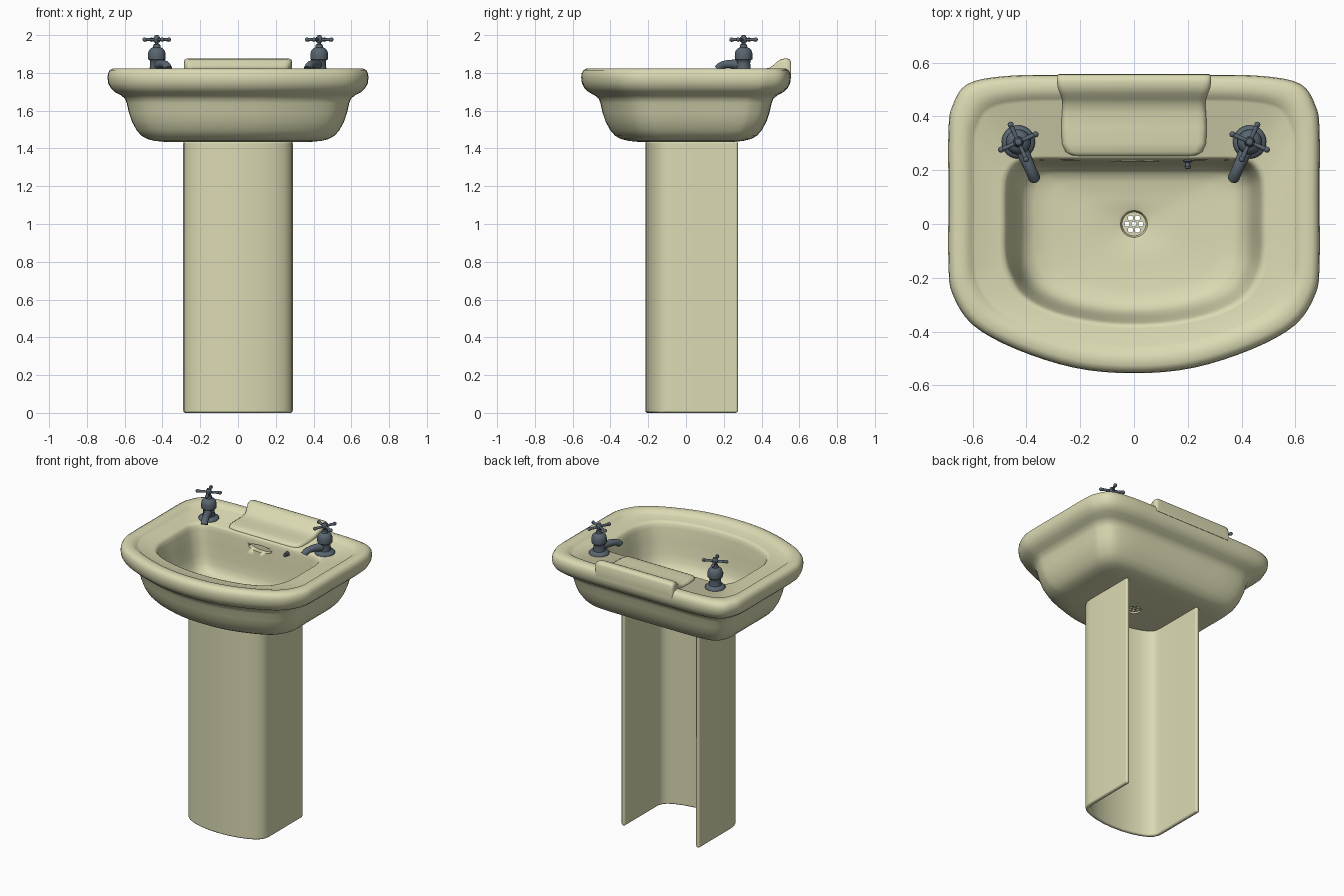
import bpy, bmesh, math
from mathutils import Vector, Matrix

if "Cube" in bpy.data.objects:
    bpy.data.objects.remove(bpy.data.objects["Cube"])


def material(name, rgb):
    m = bpy.data.materials.new(name)
    m.diffuse_color = (*rgb, 1)
    m.use_nodes = True
    m.node_tree.nodes["Principled BSDF"].inputs["Base Color"].default_value = m.diffuse_color
    return m


CERAMIC = material("cream_ceramic", (0.71, 0.70, 0.45))
METAL = material("dark_metal", (0.10, 0.13, 0.16))


def finish(name, bm, mat, angle=40):
    bmesh.ops.recalc_face_normals(bm, faces=bm.faces)
    me = bpy.data.meshes.new(name)
    bm.to_mesh(me)
    bm.free()
    me.materials.append(mat)
    for p in me.polygons:
        p.use_smooth = True
    me.set_sharp_from_angle(angle=math.radians(angle))
    ob = bpy.data.objects.new(name, me)
    bpy.context.collection.objects.link(ob)
    return ob


def loft(bm, rings, closed=False, cap=False):
    vs = [[bm.verts.new(p) for p in r] for r in rings]
    n = len(vs[0])
    for k in range(len(vs) if closed else len(vs) - 1):
        a, b = vs[k], vs[(k + 1) % len(vs)]
        for i in range(n):
            j = (i + 1) % n
            bm.faces.new((a[i], a[j], b[j], b[i]))
    if cap:
        bm.faces.new(vs[0])
        bm.faces.new(vs[-1])


def mirrored_spline(half, steps=4):
    """Closed smooth outline from half of its points, mirrored in x."""
    pts = [Vector(p) for p in half]
    pts += [Vector((-p.x, p.y)) for p in pts[-2:0:-1]]
    n, out = len(pts), []
    for i in range(n):
        a, b, c, d = (pts[(i + k) % n] for k in (-1, 0, 1, 2))
        for s in range(steps):
            t = s / steps
            out.append(0.5 * (2 * b + (c - a) * t + (2 * a - 5 * b + 4 * c - d) * t * t
                              + (3 * b - a - 3 * c + d) * t ** 3))
    return out


# Basin: outer outline, bowl outline and drain circle joined into one closed shell
outer = mirrored_spline([(0, .555), (.25, .555), (.48, .55), (.62, .52), (.675, .44), (.69, .35), (.69, .1),
                         (.69, -.15), (.675, -.26), (.60, -.375), (.44, -.465), (.22, -.535), (0, -.555)])
bowl = mirrored_spline([(0, .24), (.2, .24), (.36, .24), (.43, .225), (.465, .18), (.475, .12), (.475, 0),
                        (.475, -.1), (.46, -.18), (.41, -.265), (.30, -.325), (.15, -.36), (0, -.37)])
drain = [p.normalized() for p in bowl]


def inset(d, z):
    return [(p.x * (1 - d / .69), p.y * (1 - d / .555), z) for p in outer]


def scaled(outline, s, z):
    return [(p.x * s, p.y * s, z) for p in outline]


rings = [scaled(drain, .042, 1.435)]
rings += [inset(d, z) for d, z in [
    (.30, 1.435), (.25, 1.44), (.21, 1.45), (.18, 1.467), (.155, 1.495), (.13, 1.54), (.113, 1.59),
    (.102, 1.64), (.092, 1.665), (.07, 1.682), (.04, 1.698), (.018, 1.718), (.004, 1.745), (0, 1.775),
    (.003, 1.798), (.012, 1.814), (.028, 1.823), (.055, 1.823), (.075, 1.818), (.088, 1.807), (.10, 1.80)]]
rings += [scaled(bowl, s, z) for s, z in [
    (1.05, 1.799), (1.02, 1.795), (1.0, 1.784), (.985, 1.76), (.955, 1.68), (.925, 1.60), (.895, 1.55),
    (.85, 1.515), (.78, 1.495), (.65, 1.485), (.4, 1.478)]]
rings += [scaled(drain, r, z) for r, z in [(.06, 1.472), (.05, 1.468), (.045, 1.455), (.042, 1.45)]]
bm = bmesh.new()
loft(bm, rings, closed=True)
basin = finish("basin", bm, CERAMIC)

# Overflow slot cut into the back wall of the bowl
bm = bmesh.new()
bmesh.ops.create_cone(bm, cap_ends=True, segments=32, radius1=1, radius2=1, depth=.12,
                      matrix=Matrix.Translation((0, .205, 1.735)) @ Matrix.Diagonal((.085, 1, .022, 1))
                      @ Matrix.Rotation(math.pi / 2, 4, 'X'))
cutter = finish("overflow_cutter", bm, CERAMIC)
cutter.hide_render = True
cutter.hide_set(True)
mod = basin.modifiers.new("overflow", 'BOOLEAN')
mod.operation, mod.solver, mod.object = 'DIFFERENCE', 'EXACT', cutter

# Drain strainer: filled curve with seven holes
cu = bpy.data.curves.new("drain_strainer", 'CURVE')
cu.dimensions, cu.fill_mode, cu.extrude = '2D', 'BOTH', .004
holes = [(0, 0, .046), (0, 0, .009)]
holes += [(.026 * math.cos(a * math.pi / 3), .026 * math.sin(a * math.pi / 3), .010) for a in range(6)]
for cx, cy, r in holes:
    sp = cu.splines.new('POLY')
    sp.points.add(23)
    for i, p in enumerate(sp.points):
        a = i * math.tau / 24
        p.co = (cx + r * math.cos(a), cy + r * math.sin(a), 0, 1)
    sp.use_cyclic_u = True
cu.materials.append(CERAMIC)
strainer = bpy.data.objects.new("drain_strainer", cu)
strainer.location = (0, 0, 1.45)
bpy.context.collection.objects.link(strainer)

# Raised soap ledge with an upturned back lip: (y, half width, top z)
sections = []
for y, w, z in [(.252, .20, 1.802), (.256, .235, 1.808), (.268, .255, 1.814), (.30, .268, 1.818), (.36, .27, 1.818),
                (.41, .268, 1.82), (.445, .265, 1.828), (.465, .267, 1.843), (.485, .275, 1.862),
                (.505, .283, 1.873), (.53, .287, 1.877), (.548, .287, 1.873), (.556, .283, 1.858), (.557, .28, 1.80)]:
    half = [(w, 1.78), (w, z - .018), (w - .004, z - .008), (w - .015, z - .001), (w - .03, z)]
    sections.append([(x, y, h) for x, h in half] + [(-x, y, h) for x, h in reversed(half)])
bm = bmesh.new()
loft(bm, sections, cap=True)
finish("soap_ledge", bm, CERAMIC, 60)

# Pedestal: U-shaped wall, open at the back
half = [(.29, .275), (.29, .08), (.29, -.07), (.286, -.105), (.272, -.135), (.245, -.16), (.20, -.182),
        (.14, -.20), (.07, -.212)]
u = [Vector(p) for p in half] + [Vector((0, -.215))] + [Vector((-x, y)) for x, y in reversed(half)]
T = .028
inner = []
for i, p in enumerate(u):
    d = (u[min(i + 1, len(u) - 1)] - u[max(i - 1, 0)]).normalized()
    inner.append(p + Vector((d.y, -d.x)) * T)
section = u + inner[::-1]
bm = bmesh.new()
loft(bm, [[(p.x, p.y, z) for p in section] for z in (0, 1.438)])
n = len(u)
bm.verts.ensure_lookup_table()
for base in (0, 2 * n):  # end strips as quads between outer and inner wall
    for i in range(n - 1):
        bm.faces.new([bm.verts[base + k] for k in (i, i + 1, 2 * n - 2 - i, 2 * n - 1 - i)])
pedestal = finish("pedestal", bm, CERAMIC, 180)
bev = pedestal.modifiers.new("rounded_edges", 'BEVEL')
bev.width, bev.segments, bev.harden_normals = .012, 3, True
bev.limit_method, bev.angle_limit = 'ANGLE', math.radians(50)


def lathe(bm, profile, seg=28):
    loft(bm, [[(r * math.cos(i * math.tau / seg), r * math.sin(i * math.tau / seg), z) for i in range(seg)]
              for r, z in profile], cap=True)


# Taps: turned body, cross handle and curved spout, one each side
for side, name in ((-1, "left"), (1, "right")):
    place = Matrix.Translation((side * .43, .305, 0)) @ Matrix.Rotation(math.radians(-90 - side * 24), 4, 'Z')
    bm = bmesh.new()
    lathe(bm, [(.062, 1.795), (.062, 1.806), (.055, 1.814), (.038, 1.82), (.035, 1.85), (.037, 1.866), (.046, 1.872),
               (.047, 1.885), (.046, 1.905), (.041, 1.92), (.031, 1.93), (.02, 1.935), (.018, 1.95), (.01, 1.953),
               (.01, 1.966)])
    finish(name + "_tap_body", bm, METAL, 50).matrix_world = place

    bm = bmesh.new()
    lathe(bm, [(.012, 1.96), (.018, 1.966), (.018, 1.986), (.013, 1.992), (.012, 1.997), (.006, 2.0)], 16)
    for k in range(4):
        turn = Matrix.Rotation(k * math.pi / 2, 4, 'Z')
        bmesh.ops.create_cone(bm, cap_ends=True, segments=12, radius1=.007, radius2=.009, depth=.06,
                              matrix=turn @ Matrix.Translation((.042, 0, 1.976)) @ Matrix.Rotation(math.pi / 2, 4, 'Y'))
        bmesh.ops.create_uvsphere(bm, u_segments=12, v_segments=8, radius=.0115,
                                  matrix=turn @ Matrix.Translation((.07, 0, 1.976)))
    finish(name + "_tap_handle", bm, METAL, 50).matrix_world = place

    bm = bmesh.new()
    path = [(.02, 1.842, .027, 0), (.055, 1.846, .024, 0), (.085, 1.847, .022, 10), (.112, 1.844, .021, 25),
            (.132, 1.837, .021, 42), (.146, 1.824, .022, 60)]
    tube = []
    for x, z, r, tilt in path:
        t = math.radians(tilt)
        tube.append([(x + r * math.sin(a) * math.sin(t), r * math.cos(a), z + r * math.sin(a) * math.cos(t))
                     for a in (i * math.tau / 16 for i in range(16))])
    loft(bm, tube, cap=True)
    finish(name + "_tap_spout", bm, METAL, 50).matrix_world = place

# Chain stud on the back wall of the bowl
bm = bmesh.new()
lathe(bm, [(.017, 0), (.017, .006), (.008, .01), (.008, .018), (.012, .023), (.010, .031), (.004, .034)], 16)
finish("chain_stud", bm, METAL).matrix_world = (Matrix.Translation((.2, .238, 1.755))
                                                @ Matrix.Rotation(math.pi / 2, 4, 'X'))
